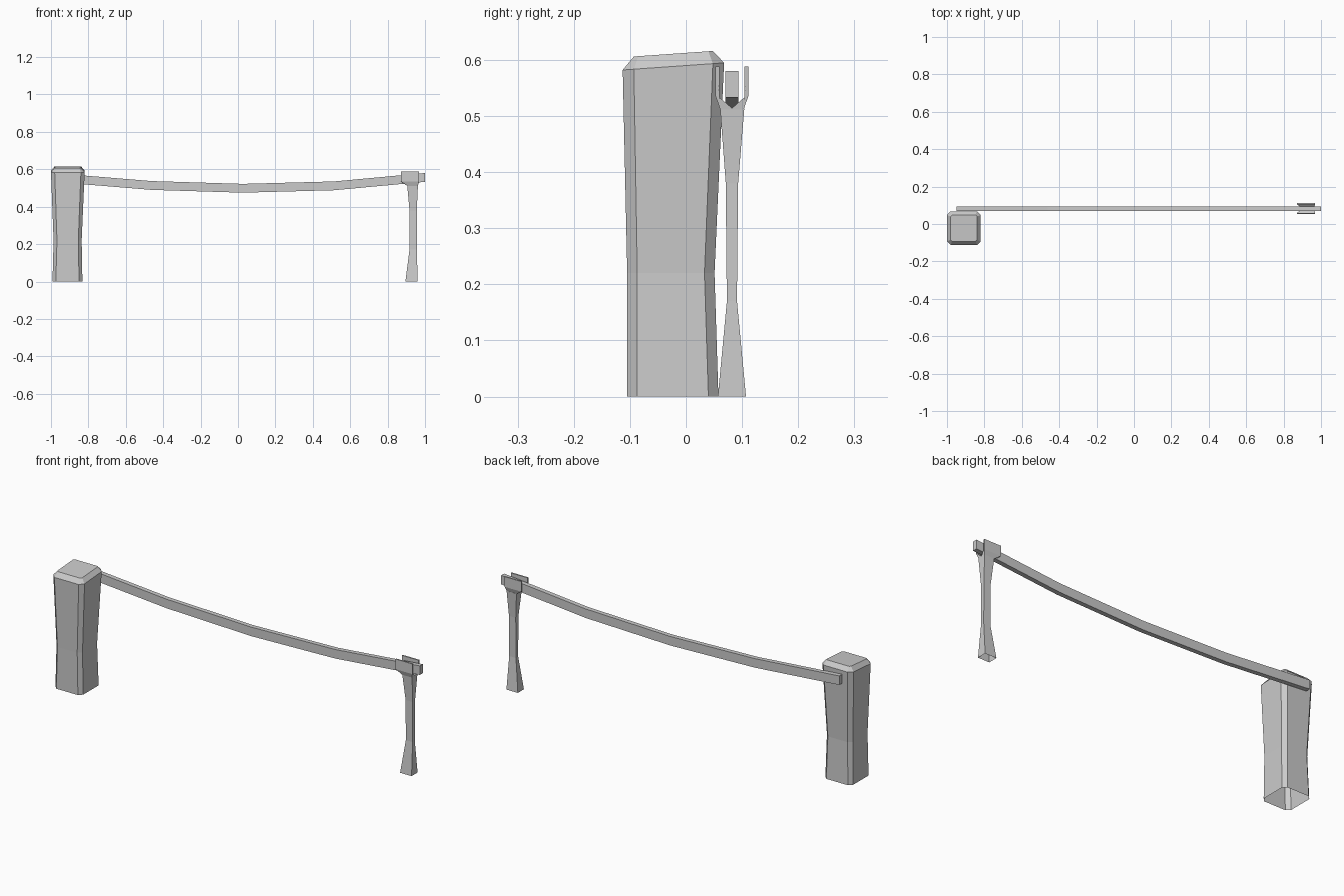
import bpy, bmesh

cube = bpy.data.objects.get("Cube")
if cube:
    bpy.data.objects.remove(cube, do_unlink=True)

grey = bpy.data.materials.new("light grey")
grey.use_nodes = True
grey.diffuse_color = (0.6, 0.6, 0.6, 1)
grey.node_tree.nodes["Principled BSDF"].inputs["Base Color"].default_value = (0.6, 0.6, 0.6, 1)


def loft(name, rings, cap_start=True, cap_end=True):
    """Join rings of equal point count with quads into one flat-shaded object."""
    bm = bmesh.new()
    loops = [[bm.verts.new(p) for p in ring] for ring in rings]
    n = len(loops[0])
    for a, b in zip(loops, loops[1:]):
        for i in range(n):
            j = (i + 1) % n
            bm.faces.new((a[i], a[j], b[j], b[i]))
    if cap_start:
        bm.faces.new(loops[0][::-1])
    if cap_end:
        bm.faces.new(loops[-1])
    bmesh.ops.recalc_face_normals(bm, faces=bm.faces)
    mesh = bpy.data.meshes.new(name)
    bm.to_mesh(mesh)
    bm.free()
    mesh.materials.append(grey)
    obj = bpy.data.objects.new(name, mesh)
    bpy.context.collection.objects.link(obj)
    return obj


def rect(x0, x1, y0, y1, z):
    return [(x0, y0, z), (x1, y0, z), (x1, y1, z), (x0, y1, z)]


def octagon(x0, x1, y0, y1, z, c, tilt=0.0):
    """Rectangle with cut corners; tilt raises it towards the back."""
    pts = [(x0 + c, y0), (x1 - c, y0), (x1, y0 + c), (x1, y1 - c),
           (x1 - c, y1), (x0 + c, y1), (x0, y1 - c), (x0, y0 + c)]
    return [(x, y, z + tilt * (y - y0)) for x, y in pts]


# Motor housing: chunky post with cut corners and a bevelled sloping cap, open below
loft("motor_post", [
    octagon(-0.992, -0.832, -0.105, 0.058, 0, 0.018),
    octagon(-0.986, -0.836, -0.105, 0.051, 0.22, 0.018),
    octagon(-1.0, -0.82, -0.113, 0.068, 0.582, 0.02, 0.07),
    octagon(-0.981, -0.839, -0.093, 0.048, 0.606, 0.008, 0.07),
], cap_start=False)

# Sagging barrier arm
arm_bottom = [(-0.95, 0.53), (-0.4625, 0.49), (0.025, 0.475), (0.5125, 0.488), (1.0, 0.533)]
loft("barrier_arm", [
    [(x, 0.07, z), (x, 0.094, z), (x, 0.094, z + 0.047), (x, 0.07, z + 0.047)]
    for x, z in arm_bottom])

# Slim support post, pinched in the middle, open below
loft("support_post", [
    rect(0.895, 0.961, 0.057, 0.107, 0),
    rect(0.917, 0.956, 0.073, 0.091, 0.17),
    rect(0.917, 0.956, 0.071, 0.093, 0.38),
    rect(0.905, 0.962, 0.061, 0.104, 0.513),
], cap_start=False)

# Fork that catches the arm: a V seat with two upright plates
half = [(0.021, 0.512), (0.029, 0.535), (0.029, 0.588), (0.022, 0.588), (0.022, 0.533)]
profile = half + [(0, 0.514)] + [(-y, z) for y, z in reversed(half)]


def fork_side(wide_x, narrow_x):
    return [(wide_x if z > 0.53 else narrow_x, 0.082 + y, z) for y, z in profile]


loft("support_fork", [fork_side(0.872, 0.905), fork_side(0.968, 0.962)])
